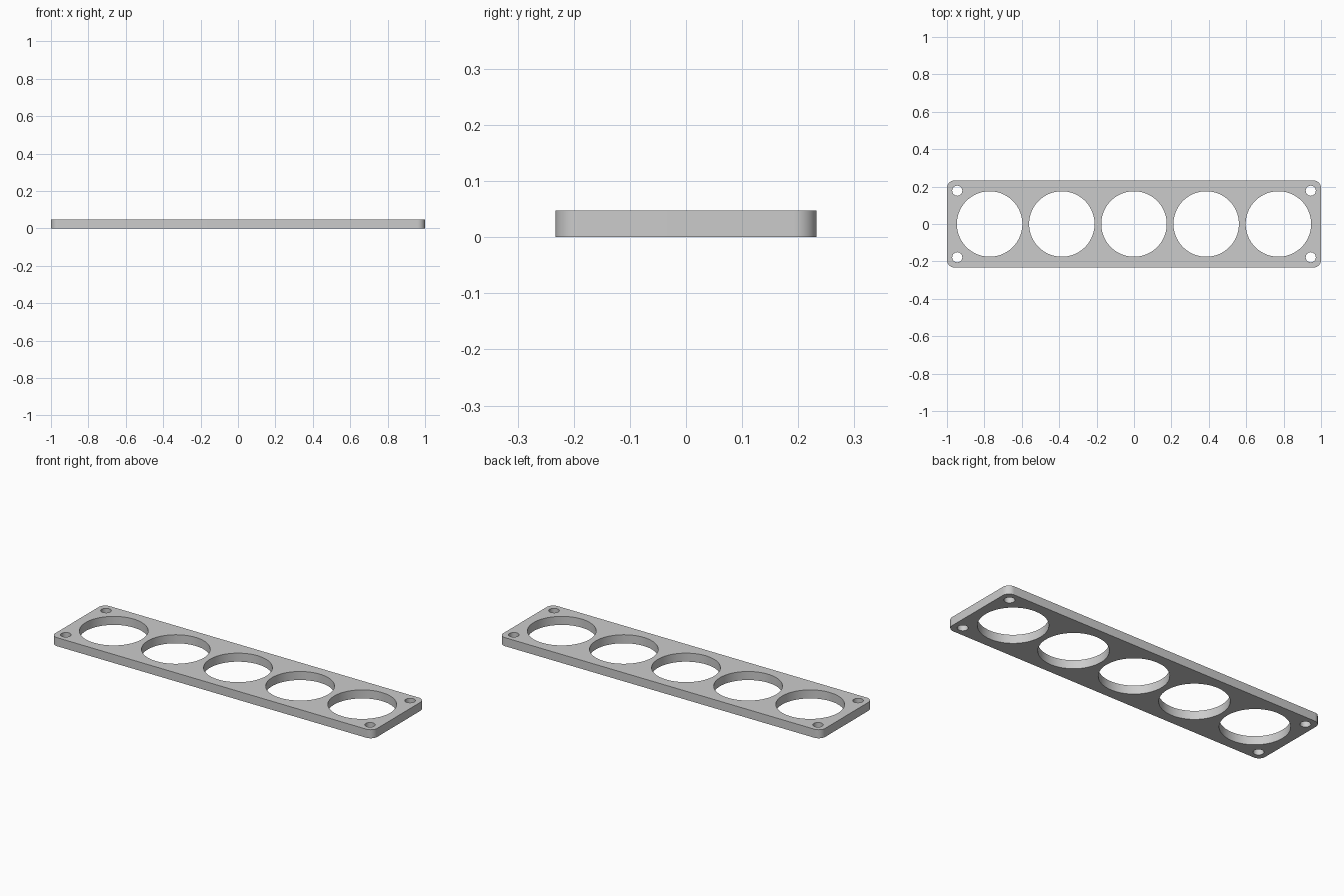
import bpy
import math

cube = bpy.data.objects.get("Cube")
if cube:
    bpy.data.objects.remove(cube, do_unlink=True)

LENGTH, WIDTH, THICK = 2.0, 0.465, 0.048
CORNER = 0.04
PITCH, BIG_R = 0.386, 0.175
SCREW_X, SCREW_Y, SCREW_R = 0.945, 0.178, 0.027


def arc(cx, cy, r, start, sweep, steps):
    """Points along an arc, start included and end excluded."""
    return [(cx + r * math.cos(start + sweep * i / steps),
             cy + r * math.sin(start + sweep * i / steps)) for i in range(steps)]


def add_loop(curve, points):
    spline = curve.splines.new('POLY')
    spline.points.add(len(points) - 1)
    for p, (x, y) in zip(spline.points, points):
        p.co = (x, y, 0, 1)
    spline.use_cyclic_u = True


# Flat profile: rounded outline with round openings
curve = bpy.data.curves.new("plate_profile", 'CURVE')
curve.dimensions = '2D'
curve.fill_mode = 'BOTH'
curve.extrude = THICK / 2

outline = []
ix, iy = LENGTH / 2 - CORNER, WIDTH / 2 - CORNER
for k, (sx, sy) in enumerate([(1, 1), (-1, 1), (-1, -1), (1, -1)]):
    start = k * math.pi / 2
    outline += arc(sx * ix, sy * iy, CORNER, start, math.pi / 2, 12)
    end = start + math.pi / 2
    outline.append((sx * ix + CORNER * math.cos(end), sy * iy + CORNER * math.sin(end)))
add_loop(curve, outline)

# Row of five large openings
for i in range(-2, 3):
    add_loop(curve, arc(i * PITCH, 0, BIG_R, 0, math.tau, 96))

# Screw holes in the corners
for sx in (-1, 1):
    for sy in (-1, 1):
        add_loop(curve, arc(sx * SCREW_X, sy * SCREW_Y, SCREW_R, 0, math.tau, 32))

# Turn the profile into a solid mesh plate
plate = bpy.data.objects.new("mounting_plate", curve)
plate.location.z = THICK / 2
bpy.context.collection.objects.link(plate)
bpy.ops.object.select_all(action='DESELECT')
plate.select_set(True)
bpy.context.view_layer.objects.active = plate
bpy.ops.object.convert(target='MESH')
plate = bpy.context.view_layer.objects.active

bpy.ops.object.mode_set(mode='EDIT')
bpy.ops.mesh.select_all(action='SELECT')
bpy.ops.mesh.remove_doubles(threshold=0.0001)
bpy.ops.mesh.normals_make_consistent(inside=False)
bpy.ops.object.mode_set(mode='OBJECT')
bpy.ops.object.shade_smooth_by_angle(angle=math.radians(30))

# Plain grey finish
grey = bpy.data.materials.new("grey")
grey.use_nodes = True
color = (0.6, 0.6, 0.6, 1)
grey.diffuse_color = color
grey.node_tree.nodes["Principled BSDF"].inputs["Base Color"].default_value = color
plate.data.materials.clear()
plate.data.materials.append(grey)
